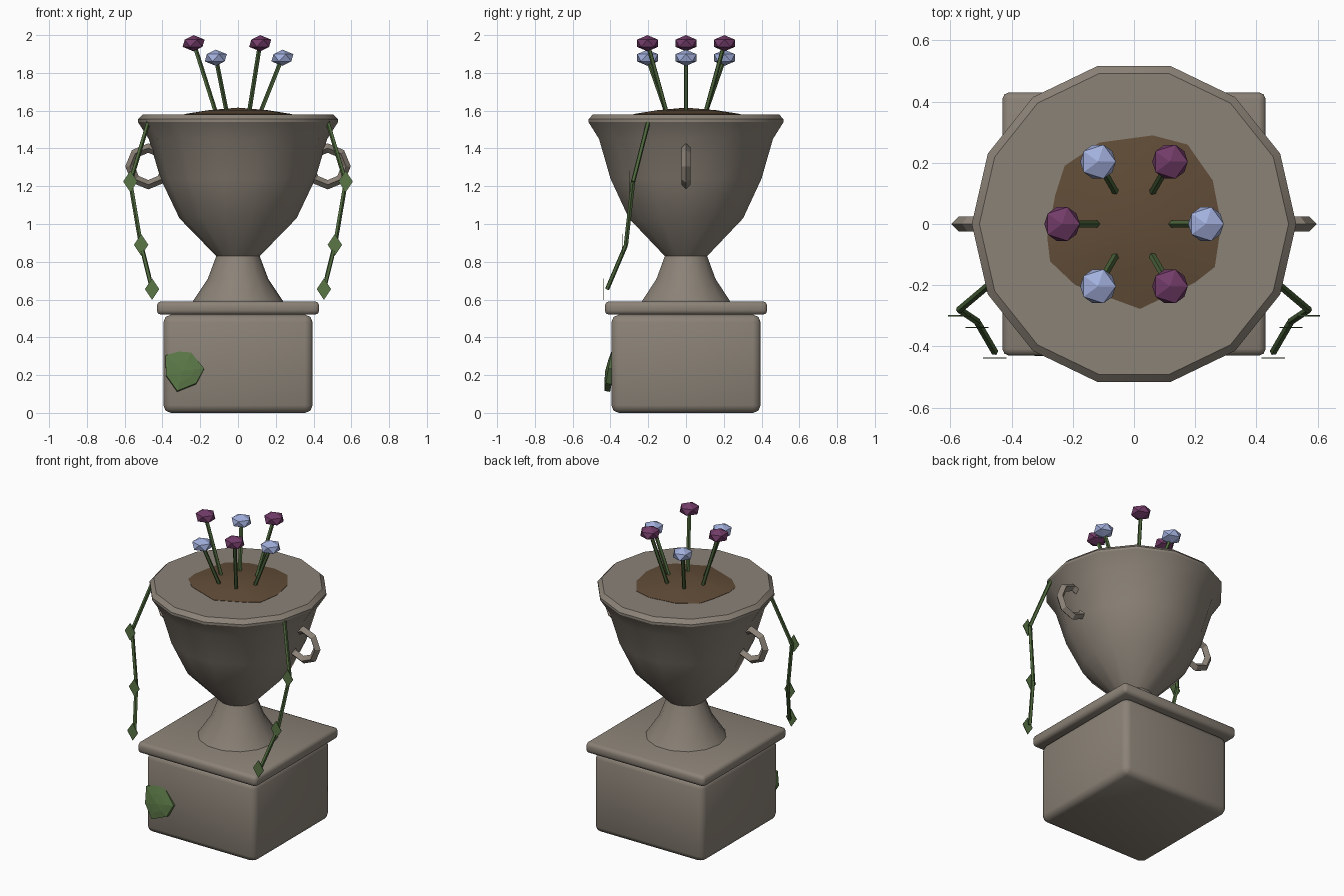
import bpy, bmesh, math
from mathutils import Vector, Matrix

if "Cube" in bpy.data.objects:
    bpy.data.objects.remove(bpy.data.objects["Cube"], do_unlink=True)


def material(name, rgb):
    m = bpy.data.materials.new(name)
    m.use_nodes = True
    m.diffuse_color = (*rgb, 1)
    m.node_tree.nodes["Principled BSDF"].inputs["Base Color"].default_value = (*rgb, 1)
    return m


stone = material("stone", (0.26, 0.225, 0.185))
earth = material("earth", (0.12, 0.073, 0.039))
leaf_green = material("leaf green", (0.10, 0.18, 0.06))
stem_green = material("stem green", (0.075, 0.135, 0.045))
purple = material("purple", (0.17, 0.045, 0.14))
blue = material("pale blue", (0.36, 0.43, 0.72))


def finish(bm, name, mat, smooth=None):
    bmesh.ops.recalc_face_normals(bm, faces=bm.faces)
    mesh = bpy.data.meshes.new(name)
    bm.to_mesh(mesh)
    bm.free()
    mesh.materials.append(mat)
    if smooth:
        mesh.shade_smooth()
        mesh.set_sharp_from_angle(angle=math.radians(smooth))
    ob = bpy.data.objects.new(name, mesh)
    bpy.context.collection.objects.link(ob)
    return ob


def lathe(name, profile, sides, mat, smooth):
    bm = bmesh.new()
    pts = [bm.verts.new((r, 0, z)) for r, z in profile]
    edges = [bm.edges.new(p) for p in zip(pts, pts[1:])]
    bmesh.ops.spin(bm, geom=pts + edges, axis=(0, 0, 1), cent=(0, 0, 0),
                   angle=math.tau, steps=sides, use_duplicate=False)
    bmesh.ops.remove_doubles(bm, verts=bm.verts, dist=0.0005)
    return finish(bm, name, mat, smooth)


def block(name, half, z0, z1, bevel, segments):
    bm = bmesh.new()
    bmesh.ops.create_cube(bm, size=1)
    bmesh.ops.scale(bm, vec=(2 * half, 2 * half, z1 - z0), verts=bm.verts)
    bmesh.ops.translate(bm, vec=(0, 0, (z0 + z1) / 2), verts=bm.verts)
    bmesh.ops.bevel(bm, geom=bm.edges[:], offset=bevel, segments=segments,
                    profile=0.5, affect='EDGES')
    return finish(bm, name, stone, 50)


def rods(name, points, radius, mat, sides=5):
    # straight segments joining consecutive points
    bm = bmesh.new()
    for a, b in zip(points, points[1:]):
        a, b = Vector(a), Vector(b)
        turn = (b - a).to_track_quat('Z', 'Y').to_matrix().to_4x4()
        bmesh.ops.create_cone(bm, cap_ends=True, segments=sides, radius1=radius,
                              radius2=radius, depth=(b - a).length,
                              matrix=Matrix.Translation((a + b) / 2) @ turn)
    return finish(bm, name, mat)


def mound(name, outline, height, skirt, mat, smooth=None):
    # irregular low dome from (angle, radius) pairs
    bm = bmesh.new()
    rings = []
    for scale, z in ((1, -skirt), (1, 0), (0.55, height * 0.6)):
        rings.append([bm.verts.new((scale * r * math.cos(math.radians(a)),
                                    scale * r * math.sin(math.radians(a)), z))
                      for a, r in outline])
    n = len(outline)
    top = bm.verts.new((0, 0, height))
    bm.faces.new(rings[0])
    for i in range(n):
        j = (i + 1) % n
        for low, high in zip(rings, rings[1:]):
            bm.faces.new((low[i], low[j], high[j], high[i]))
        bm.faces.new((rings[-1][i], rings[-1][j], top))
    return finish(bm, name, mat, smooth)


# Pedestal and urn
block("pedestal", 0.395, 0, 0.52, 0.04, 2)
block("pedestal_cap", 0.43, 0.52, 0.59, 0.022, 2)
lathe("urn_foot", [(0, 0.58), (0.24, 0.59), (0.16, 0.71), (0.115, 0.83), (0, 0.835)],
      14, stone, 40)
lathe("urn_bowl", [(0, 0.825), (0.115, 0.83), (0.31, 1.03), (0.41, 1.24), (0.472, 1.45),
                   (0.53, 1.54), (0.53, 1.555), (0.505, 1.58), (0, 1.58)], 14, stone, 32)

# Ring handles
for side, word in ((1, "left"), (-1, "right")):
    handle = lathe(f"{word}_handle", [(0.122, 0), (0.097, 0.025), (0.072, 0),
                                      (0.097, -0.025), (0.122, 0)], 8, stone, None)
    handle.rotation_euler.x = math.pi / 2
    handle.location = (side * 0.475, 0, 1.305)

# Soil and moss
soil = mound("soil", [(0, 0.285), (29, 0.294), (56, 0.313), (78, 0.296), (113, 0.289),
                      (140, 0.296), (160, 0.274), (189, 0.287), (204, 0.3), (226, 0.277),
                      (274, 0.278), (316, 0.276), (332, 0.299)], 0.034, 0.02, earth, 40)
soil.location.z = 1.582
moss = mound("moss_patch", [(8, 0.112), (67, 0.109), (100, 0.11), (138, 0.128), (193, 0.093),
                            (253, 0.11), (317, 0.094)], 0.015, 0.03, leaf_green)
moss.location = (-0.29, -0.413, 0.22)
moss.rotation_euler.x = math.radians(80)

# Six flowers in a ring, alternating colour and height
for i in range(6):
    out = Vector((math.cos(i * math.tau / 6), math.sin(i * math.tau / 6), 0))
    tall = i % 2
    head = out * 0.235 + Vector((0, 0, 1.957 if tall else 1.88))
    rods(f"flower_stem_{i + 1}", [out * 0.115 + Vector((0, 0, 1.58)), head], 0.012, stem_green)
    bm = bmesh.new()
    bmesh.ops.create_icosphere(bm, subdivisions=1, radius=0.065,
                               matrix=Matrix.Translation(head) @ Matrix.Diagonal((1, 1, 0.66, 1)))
    finish(bm, f"flower_head_{i + 1}", purple if tall else blue)

# Trailing vines with diamond leaves
path = [(0.475, -0.2, 1.54), (0.57, -0.28, 1.225), (0.513, -0.318, 0.89), (0.455, -0.418, 0.655)]
for side, word in ((1, "left"), (-1, "right")):
    pts = [Vector((side * x, y, z)) for x, y, z in path]
    rods(f"{word}_vine", pts, 0.012, stem_green)
    bm = bmesh.new()
    for p in pts[1:]:
        bmesh.ops.create_cone(bm, cap_ends=True, segments=4, radius1=1, radius2=1, depth=0.004,
                              matrix=Matrix.Translation(p + Vector((0, -0.02, 0)))
                              @ Matrix.Rotation(math.pi / 2, 4, 'X')
                              @ Matrix.Diagonal((0.038, 0.057, 1, 1)))
    finish(bm, f"{word}_vine_leaves", leaf_green)
